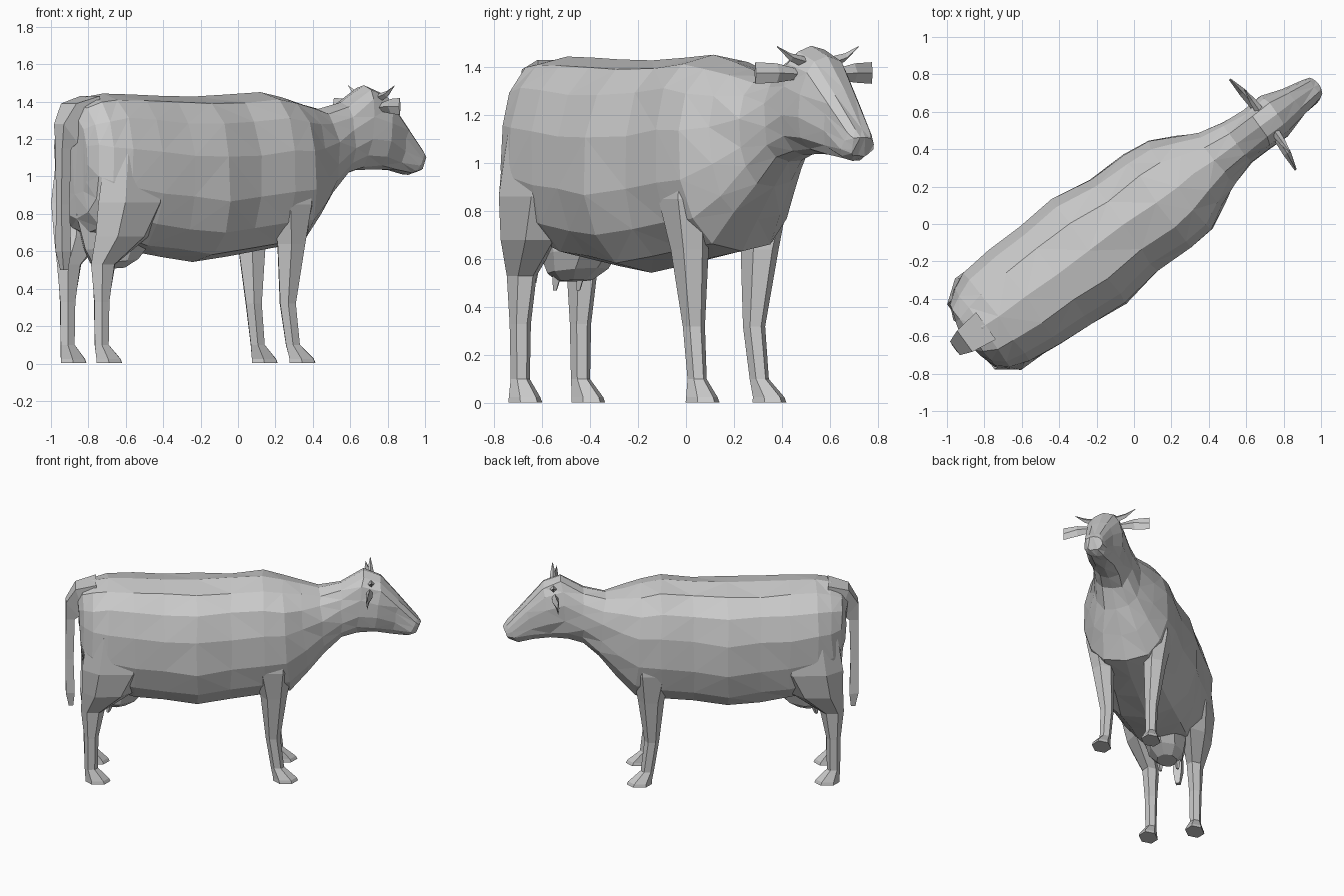
import bpy, bmesh, math, random
from mathutils import Matrix, Vector

random.seed(4)
# animal space: x = forward, y = left, z = up; then turned diagonally
TURN = Matrix.Translation((-0.015, 0.02, 0)) @ Matrix.Rotation(math.radians(36), 4, 'Z')


def loft(name, rings, jitter=0.0):
    """Skin a list of equal-length point rings and cap both ends."""
    bm = bmesh.new()
    n = len(rings[0])
    vs = []
    for r in rings:
        row = []
        for p in r:
            q = Vector(p)
            if jitter:
                q += Vector([random.uniform(-jitter, jitter) for _ in range(3)])
            row.append(bm.verts.new(TURN @ q))
        vs.append(row)
    for a, b in zip(vs, vs[1:]):
        for i in range(n):
            j = (i + 1) % n
            bm.faces.new((a[i], a[j], b[j], b[i]))
    bm.faces.new(vs[0])
    bm.faces.new(vs[-1])
    if jitter:
        bmesh.ops.triangulate(bm, faces=bm.faces[:])
    bmesh.ops.recalc_face_normals(bm, faces=bm.faces[:])
    me = bpy.data.meshes.new(name)
    bm.to_mesh(me)
    bm.free()
    ob = bpy.data.objects.new(name, me)
    bpy.context.collection.objects.link(ob)
    return ob


def spow(c, p):
    return math.copysign(abs(c) ** p, c)


def body_ring(ut, zt, ub, zb, w, n=14):
    """Upright, optionally tilted cross-section between a top and a bottom point."""
    ring = []
    for i in range(n):
        a = 2 * math.pi * i / n
        t = (1 - spow(math.cos(a), 0.9)) / 2
        ring.append((ut + (ub - ut) * t, w * spow(math.sin(a), 0.8), zt + (zb - zt) * t))
    return ring


def flat_ring(u, v, z, ru, rv, n=6):
    return [(u + ru * math.cos(2 * math.pi * i / n), v + rv * math.sin(2 * math.pi * i / n), z)
            for i in range(n)]


# body, neck and head: top (x, z), bottom (x, z), half width
stations = [
    (-1.09, 1.32, -1.06, 0.90, 0.13), (-1.05, 1.39, -1.045, 0.78, 0.21),
    (-0.98, 1.425, -0.99, 0.70, 0.265), (-0.88, 1.45, -0.90, 0.65, 0.30),
    (-0.70, 1.445, -0.70, 0.60, 0.32),
    (-0.50, 1.435, -0.50, 0.575, 0.33), (-0.28, 1.43, -0.28, 0.545, 0.35),
    (-0.05, 1.435, -0.05, 0.575, 0.31), (0.17, 1.455, 0.17, 0.60, 0.315),
    (0.30, 1.425, 0.35, 0.63, 0.30), (0.42, 1.39, 0.475, 0.76, 0.23),
    (0.55, 1.36, 0.59, 0.90, 0.165), (0.70, 1.39, 0.70, 1.00, 0.135),
    (0.85, 1.49, 0.80, 1.03, 0.125), (0.97, 1.44, 0.92, 1.035, 0.13),
    (1.09, 1.30, 1.04, 1.03, 0.095), (1.215, 1.14, 1.14, 1.01, 0.075),
    (1.24, 1.11, 1.19, 1.03, 0.055)]
loft("body_and_head", [body_ring(*s) for s in stations], 0.007)

# legs: x, y, z, half length, half width
front = [(0.22, 0.21, 1.05, 0.15, 0.07), (0.23, 0.21, 0.85, 0.14, 0.085),
         (0.24, 0.18, 0.64, 0.09, 0.075), (0.235, 0.155, 0.32, 0.05, 0.045),
         (0.265, 0.16, 0.10, 0.045, 0.038), (0.315, 0.172, 0.025, 0.08, 0.06),
         (0.32, 0.172, 0.003, 0.085, 0.065)]
hind = [(-0.80, 0.22, 1.12, 0.22, 0.07), (-0.83, 0.215, 0.86, 0.23, 0.10),
        (-0.885, 0.19, 0.68, 0.175, 0.095), (-0.985, 0.155, 0.53, 0.08, 0.055),
        (-0.995, 0.155, 0.33, 0.048, 0.043), (-0.995, 0.155, 0.10, 0.045, 0.038),
        (-0.955, 0.162, 0.025, 0.08, 0.06), (-0.95, 0.162, 0.003, 0.085, 0.065)]
for side, s in (("left", 1), ("right", -1)):
    for kind, leg in (("front", front), ("hind", hind)):
        loft(f"{kind}_leg_{side}", [flat_ring(u, s * v, z, ru, rv) for u, v, z, ru, rv in leg])

    # ears: thin paddles that widen outwards
    ear = []
    for v, z, hz, hu, u in ((0.09, 1.37, 0.02, 0.02, 0.89), (0.20, 1.375, 0.04, 0.022, 0.885),
                            (0.30, 1.375, 0.045, 0.006, 0.87)):
        ear.append([(u + hu, s * v, z), (u, s * v, z + hz), (u - hu, s * v, z), (u, s * v, z - hz)])
    loft(f"ear_{side}", ear)

    # horns: small tapered spikes
    horn = []
    for v, z, r in ((0.07, 1.42, 0.024), (0.14, 1.44, 0.017), (0.21, 1.485, 0.002)):
        horn.append([(0.90 + r * math.cos(a), s * v, z + r * math.sin(a))
                     for a in (0, math.pi / 2, math.pi, 1.5 * math.pi)])
    loft(f"horn_{side}", horn)

    # teats under the udder
    loft(f"teat_{side}", [flat_ring(-0.86, s * 0.06, 0.56, 0.035, 0.03, 4),
                          flat_ring(-0.88, s * 0.06, 0.47, 0.01, 0.01, 4)])

# udder: bowl sloping up towards the belly
udder = [(-0.82, 0.80, 0.23, 0.14, 0.0), (-0.78, 0.63, 0.21, 0.14, 0.1),
         (-0.80, 0.55, 0.14, 0.12, 0.1), (-0.82, 0.51, 0.08, 0.07, 0.05)]
loft("udder", [[(x, y, h + k * (x - u)) for x, y, h in flat_ring(u, 0, z, ru, rv, 8)]
               for u, z, ru, rv, k in udder])

# tail: broad root at the rump, then hanging straight down
tail = []
for u, z, du, dz, w in ((-0.96, 1.35, 0.0, 0.08, 0.09), (-1.07, 1.30, 0.03, 0.09, 0.07),
                        (-1.12, 1.23, 0.045, 0.05, 0.045), (-1.135, 1.15, 0.03, 0.0, 0.03),
                        (-1.14, 0.85, 0.027, 0.0, 0.025),
                        (-1.135, 0.60, 0.03, 0.0, 0.03), (-1.13, 0.50, 0.015, 0.0, 0.015)):
    tail.append([(u - du, w, z + dz), (u + du, w, z - dz), (u + du, -w, z - dz), (u - du, -w, z + dz)])
loft("tail", tail)
